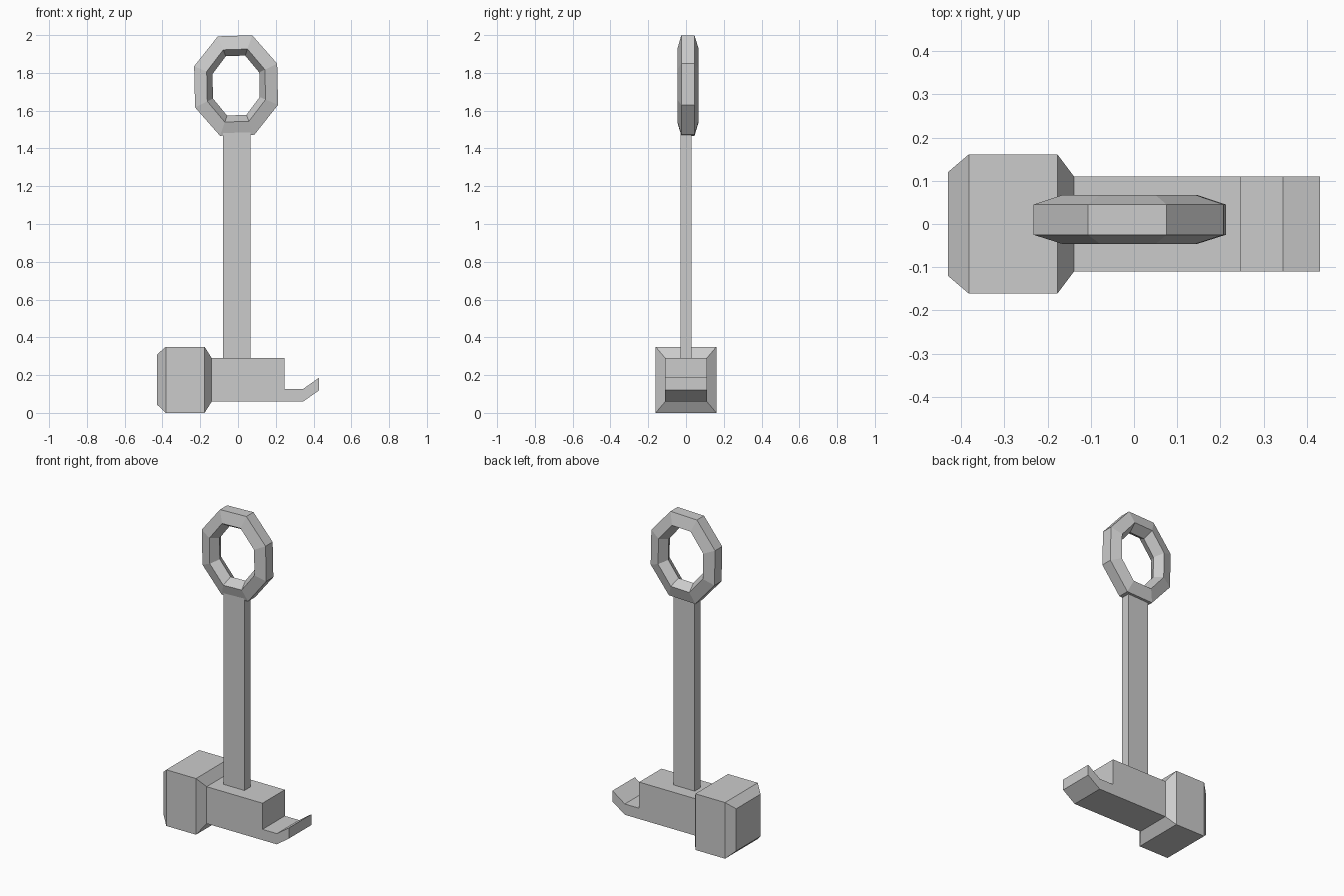
import bpy
from math import cos, sin, pi, radians

cube = bpy.data.objects.get("Cube")
if cube:
    bpy.data.objects.remove(cube, do_unlink=True)

GREY = (0.6, 0.6, 0.6, 1)
grey = bpy.data.materials.new("plain grey")
grey.use_nodes = True
grey.diffuse_color = GREY
grey.node_tree.nodes["Principled BSDF"].inputs["Base Color"].default_value = GREY


def skin(name, loops, closed=False):
    """Join matching vertex loops with quads; cap the ends unless closed."""
    n, m = len(loops[0]), len(loops)
    faces = [(i * n + j, i * n + (j + 1) % n,
              (i + 1) % m * n + (j + 1) % n, (i + 1) % m * n + j)
             for i in range(m if closed else m - 1) for j in range(n)]
    if not closed:
        faces += [tuple(reversed(range(n))), tuple(range((m - 1) * n, m * n))]
    mesh = bpy.data.meshes.new(name)
    mesh.from_pydata([v for loop in loops for v in loop], [], faces)
    mesh.materials.append(grey)
    obj = bpy.data.objects.new(name, mesh)
    bpy.context.collection.objects.link(obj)
    # Consistent outward normals
    bpy.context.view_layer.objects.active = obj
    obj.select_set(True)
    bpy.ops.object.mode_set(mode="EDIT")
    bpy.ops.mesh.select_all(action="SELECT")
    bpy.ops.mesh.normals_make_consistent(inside=False)
    bpy.ops.object.mode_set(mode="OBJECT")
    obj.select_set(False)


def rect_x(x, half_y, z0, z1):
    return [(x, -half_y, z0), (x, half_y, z0), (x, half_y, z1), (x, -half_y, z1)]


def rect_z(z, x0, x1, half_y):
    return [(x0, -half_y, z), (x1, -half_y, z), (x1, half_y, z), (x0, half_y, z)]


# Hammer face block with chamfered ends
skin("striking_block", [rect_x(-0.43, 0.12, 0.045, 0.308),
                        rect_x(-0.382, 0.161, 0, 0.35),
                        rect_x(-0.177, 0.161, 0, 0.35),
                        rect_x(-0.139, 0.11, 0.06, 0.29)])

# Head body with a stepped, upturned claw
claw = [(-0.139, 0.06), (0.345, 0.06), (0.43, 0.12), (0.43, 0.187),
        (0.345, 0.127), (0.246, 0.127), (0.246, 0.29), (-0.139, 0.29)]
skin("head_and_claw", [[(x, y, z) for x, z in claw] for y in (-0.11, 0.11)])

# Handle shaft
skin("handle", [rect_z(0.28, -0.08, 0.065, 0.029), rect_z(1.5, -0.08, 0.065, 0.029)])

# Eight-sided end ring with a five-sided section: (x radius, z radius, depth)
section = [(0.238, 0.285, -0.025), (0.238, 0.285, 0.045), (0.167, 0.207, 0.067),
           (0.134, 0.17, 0.01), (0.167, 0.207, -0.046)]
angles = [radians(24) + k * pi / 4 for k in range(8)]
skin("end_ring", [[(-0.01 + rx * cos(a), y, 1.733 + rz * sin(a)) for rx, rz, y in section]
                  for a in angles], closed=True)
